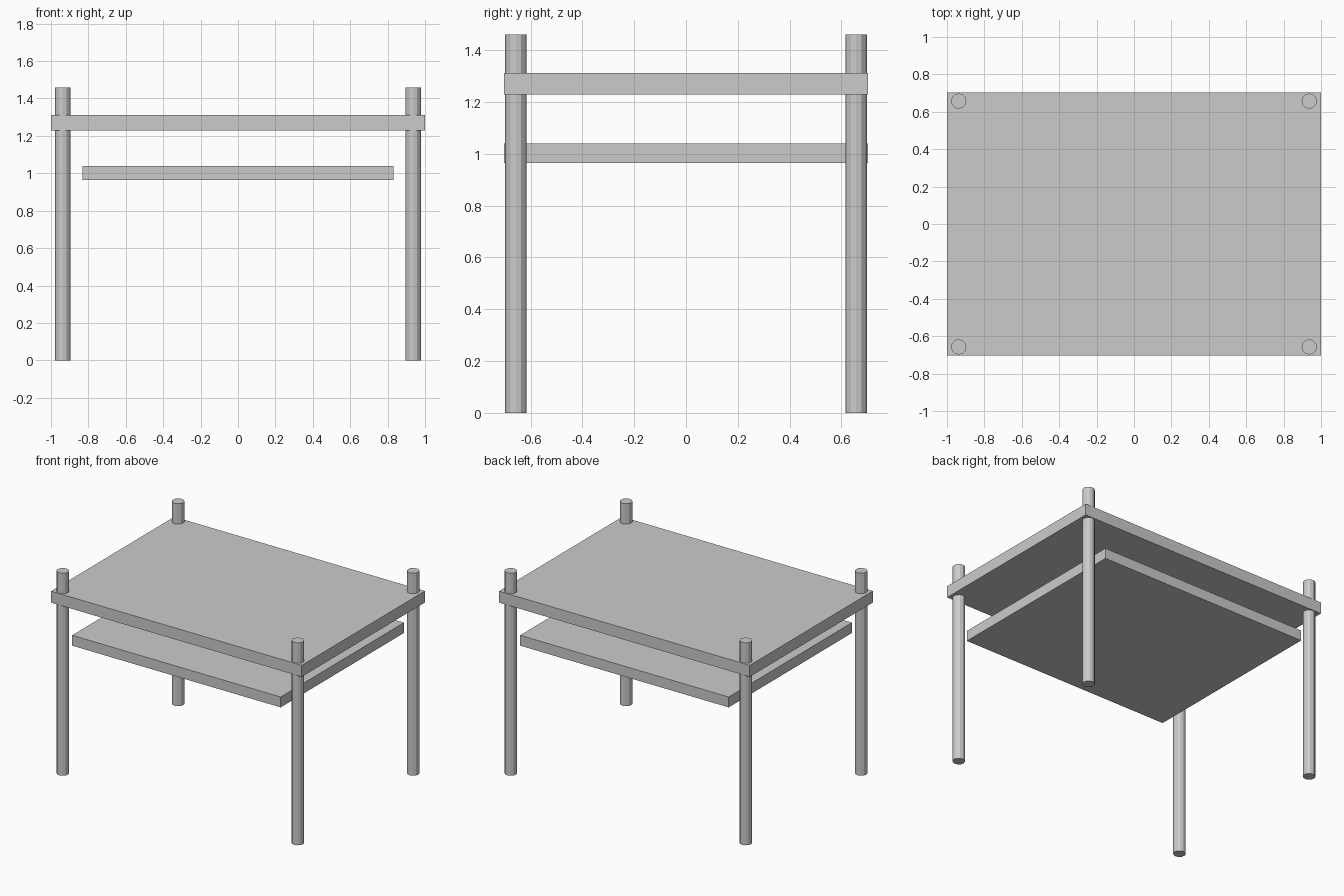
import bpy

if "Cube" in bpy.data.objects:
    bpy.data.objects.remove(bpy.data.objects["Cube"])

TOP_Z = 1.46      # full height of the legs
LEG_R = 0.041
LEG_SIDES = 12


def slab(name, size, z):
    """Flat board centred over the origin at height z."""
    bpy.ops.mesh.primitive_cube_add(size=1, location=(0, 0, z))
    board = bpy.context.object
    board.name = name
    board.scale = size
    bpy.ops.object.transform_apply(location=False, rotation=False, scale=True)
    return board


# Table top and the narrower shelf hung beneath it
slab("table_top", (2.0, 1.404, 0.083), 1.271)
slab("lower_shelf", (1.664, 1.404, 0.075), 1.002)

# Four round posts passing through the corners of the top
for side, sx in (("left", -1), ("right", 1)):
    for end, sy in (("front", -1), ("back", 1)):
        bpy.ops.mesh.primitive_cylinder_add(
            vertices=LEG_SIDES, radius=LEG_R, depth=TOP_Z,
            location=(sx * 0.9375, sy * 0.657, TOP_Z / 2))
        bpy.context.object.name = f"{end}_{side}_leg"
